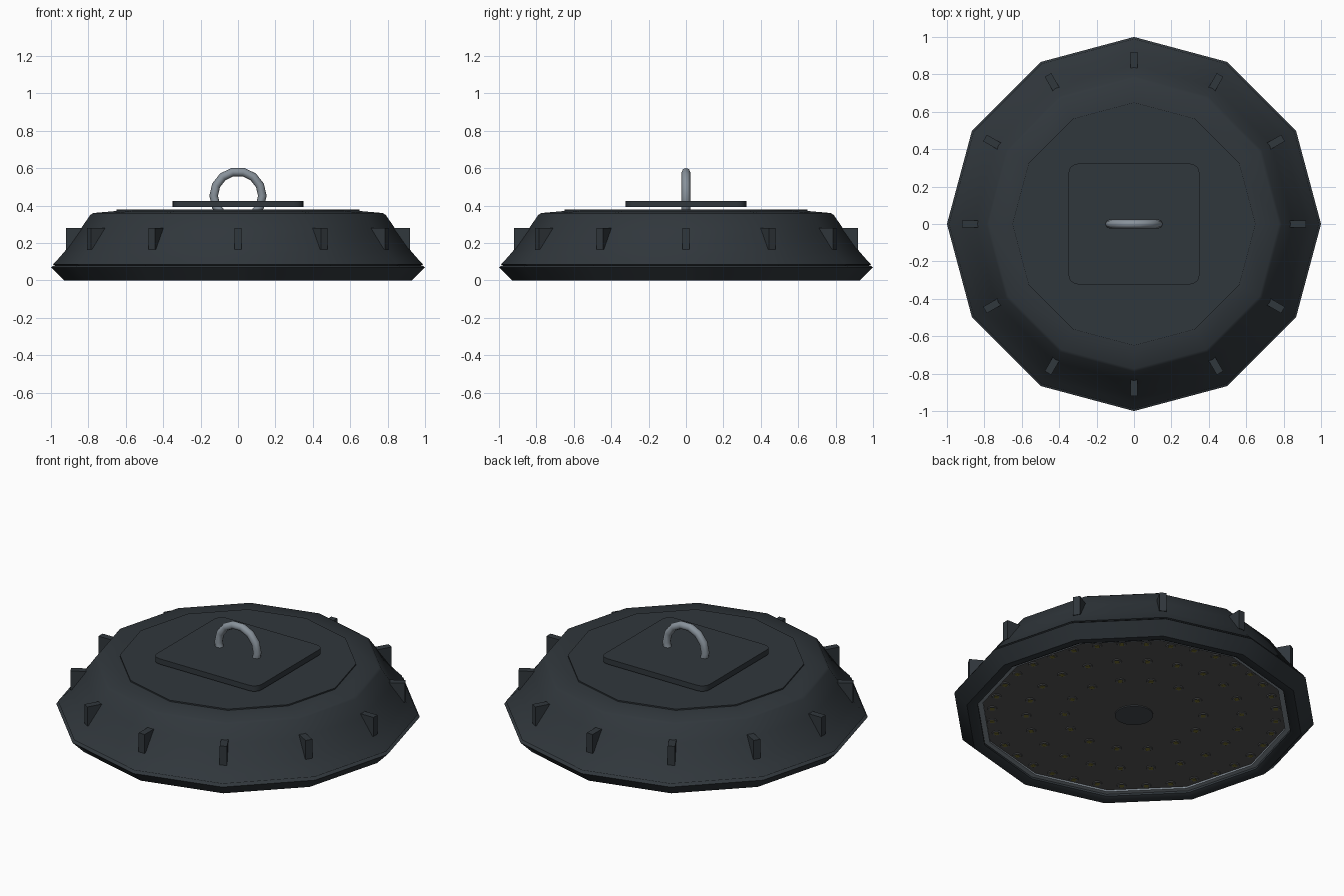
import bpy, bmesh, math
from mathutils import Matrix, Vector

if "Cube" in bpy.data.objects:
    bpy.data.objects.remove(bpy.data.objects["Cube"])

def mat(name, c):
    m = bpy.data.materials.new(name)
    m.diffuse_color = (*c, 1)
    m.use_nodes = True
    m.node_tree.nodes["Principled BSDF"].inputs["Base Color"].default_value = m.diffuse_color
    return m

DARK = mat("dark_shell", (0.03, 0.038, 0.045))
STEEL = mat("steel", (0.25, 0.29, 0.33))
PANEL = mat("panel_grey", (0.09, 0.09, 0.09))
LENS = mat("lens_grey", (0.12, 0.125, 0.13))
CAP = mat("cap_grey", (0.06, 0.07, 0.08))
CHIP = mat("chip_yellow", (0.18, 0.16, 0.03))

def finish(name, bm, m, smooth=True):
    bmesh.ops.recalc_face_normals(bm, faces=bm.faces)
    me = bpy.data.meshes.new(name)
    bm.to_mesh(me)
    bm.free()
    ob = bpy.data.objects.new(name, me)
    bpy.context.collection.objects.link(ob)
    me.materials.append(m)
    if smooth:
        bpy.ops.object.select_all(action='DESELECT')
        ob.select_set(True)
        bpy.context.view_layer.objects.active = ob
        bpy.ops.object.shade_smooth_by_angle(angle=math.radians(35))
    return ob

def lathe(name, profile, m, n=12, closed=False, cap_last=False):
    """Revolve an (r, z) profile around z with n sides, first vertex on +x."""
    bm = bmesh.new()
    rings = [[bm.verts.new((r * math.cos(2 * math.pi * i / n), r * math.sin(2 * math.pi * i / n), z))
              for i in range(n)] for r, z in profile]
    pairs = list(zip(rings, rings[1:]))
    if closed:
        pairs.append((rings[-1], rings[0]))
    for a, b in pairs:
        for i in range(n):
            j = (i + 1) % n
            bm.faces.new((a[i], a[j], b[j], b[i]))
    if cap_last:
        bm.faces.new(rings[-1])
    return finish(name, bm, m)

def box(bm, size, loc, angle=0):
    mx = (Matrix.Rotation(angle, 4, 'Z') @ Matrix.Translation(loc)
          @ Matrix.Diagonal((*size, 1)))
    bmesh.ops.create_cube(bm, size=1, matrix=mx)

# Housing shell and raised top
lathe("housing", [(0.97, 0.078), (0.99, 0.085), (0.955, 0.122), (0.92, 0.163), (0.85, 0.262),
                  (0.79, 0.35), (0.775, 0.36), (0.64, 0.372)], DARK, cap_last=True)
lathe("top_disc", [(0.65, 0.36), (0.65, 0.379)], DARK, cap_last=True)

# Lower bezel
lathe("bezel", [(0.87, 0.01), (0.89, 0), (0.93, 0), (0.99, 0.06), (1.0, 0.07), (0.985, 0.08),
                (0.87, 0.08)], DARK, closed=True)

# Underside: steel trim, LED board, centre cap
lathe("trim_ring", [(0.84, 0.022), (0.87, 0.022), (0.87, 0.045), (0.84, 0.045)], STEEL, closed=True)
lathe("led_board", [(0.86, 0.06), (0.86, 0.032)], PANEL, cap_last=True)
lathe("centre_cap", [(0.105, 0.034), (0.105, 0.026)], CAP, n=24, cap_last=True)

# LED lenses and chips in three rings
lenses, chips = bmesh.new(), bmesh.new()
for radius, count in ((0.78, 36), (0.59, 22), (0.38, 14)):
    for i in range(count):
        a = 2 * math.pi * (i + 0.5) / count
        p = Vector((radius * math.cos(a), radius * math.sin(a), 0.031))
        bmesh.ops.create_cone(lenses, cap_ends=True, segments=12, radius1=0.024, radius2=0.028,
                              depth=0.006, matrix=Matrix.Translation(p))
        box(chips, (0.024, 0.024, 0.006), (radius, 0, 0.028), a)
finish("led_lenses", lenses, LENS)
finish("led_chips", chips, CHIP, smooth=False)

# Cooling fins
fins = bmesh.new()
for i in range(12):
    box(fins, (0.12, 0.04, 0.115), (0.86, 0, 0.2225), math.pi * i / 6)
finish("fins", fins, DARK, smooth=False)

# Rounded driver plate
bm = bmesh.new()
box(bm, (0.7, 0.645, 0.033), (0, 0, 0.4085))
edges = [e for e in bm.edges if abs(e.verts[0].co.z - e.verts[1].co.z) > 0.01]
bmesh.ops.bevel(bm, geom=edges, offset=0.05, segments=4, affect='EDGES', profile=0.5)
finish("driver_plate", bm, DARK)

# Hanging ring
bpy.ops.mesh.primitive_torus_add(major_radius=0.13, minor_radius=0.023, major_segments=14,
                                 minor_segments=8, location=(0, 0, 0.452),
                                 rotation=(math.pi / 2, 0, 0))
ring = bpy.context.object
ring.name = "hanging_ring"
ring.data.materials.append(STEEL)
bpy.ops.object.shade_smooth_by_angle(angle=math.radians(50))
